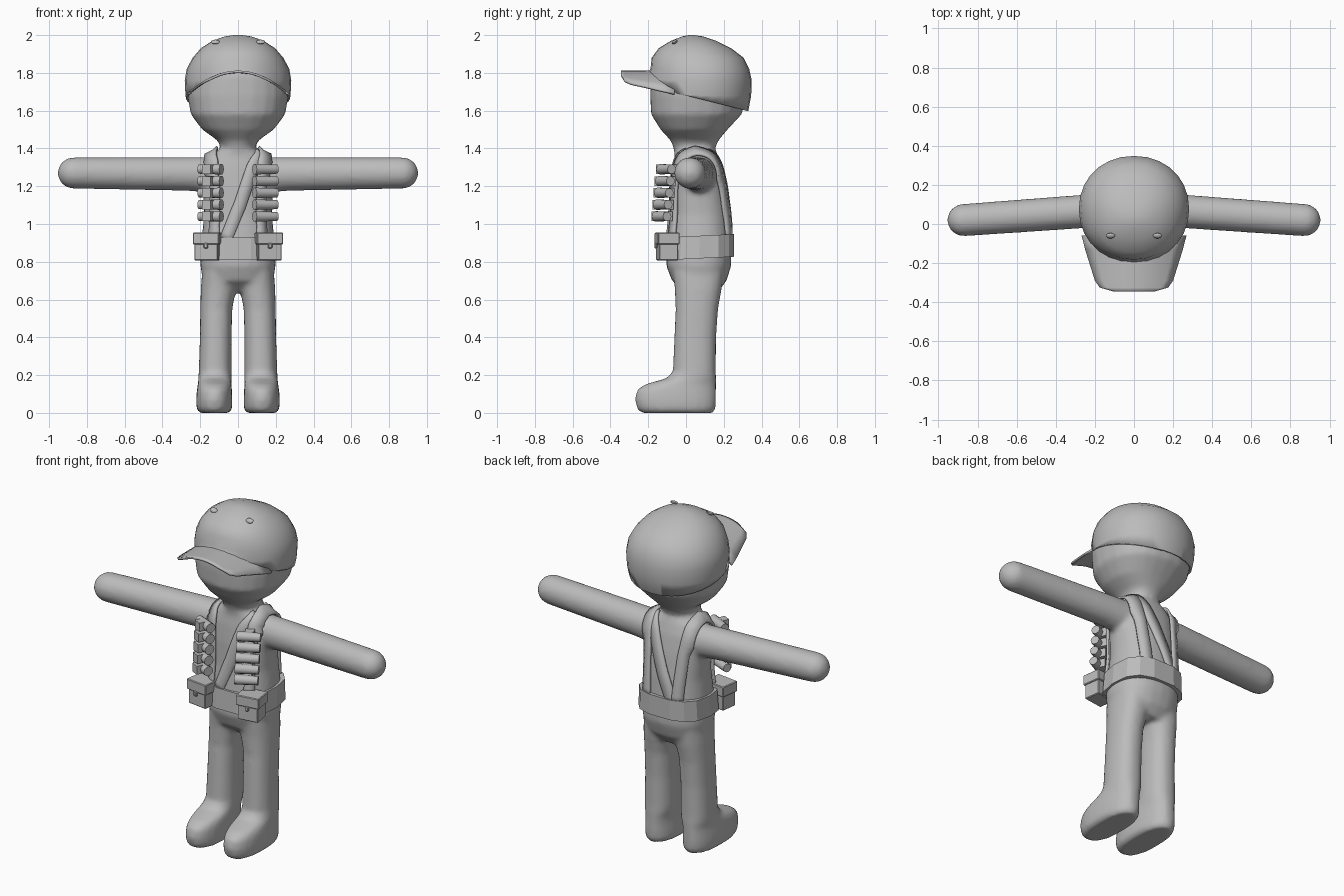
import bpy, bmesh, math
from mathutils import Vector, Matrix

cube = bpy.data.objects.get("Cube")
if cube:
    bpy.data.objects.remove(cube)

grey = bpy.data.materials.new("plain grey")
grey.use_nodes = True
grey.diffuse_color = (0.5, 0.5, 0.5, 1)
grey.node_tree.nodes["Principled BSDF"].inputs["Base Color"].default_value = (0.5, 0.5, 0.5, 1)


def finish(name, bm, smooth=None):
    bmesh.ops.recalc_face_normals(bm, faces=bm.faces)
    me = bpy.data.meshes.new(name)
    bm.to_mesh(me)
    bm.free()
    me.materials.append(grey)
    ob = bpy.data.objects.new(name, me)
    bpy.context.collection.objects.link(ob)
    if smooth:
        bpy.ops.object.select_all(action='DESELECT')
        ob.select_set(True)
        bpy.context.view_layer.objects.active = ob
        bpy.ops.object.shade_smooth_by_angle(angle=math.radians(smooth))
    return ob


def loft(bm, rings, axis="z", n=24, power=2.3, side=1):
    """Skin rounded rings: (position, low u, high u, low v, high v)."""
    loops = []
    for p, u0, u1, v0, v1 in rings:
        loop = []
        for i in range(n):
            c, s = math.cos(math.tau * i / n), math.sin(math.tau * i / n)
            u = (u0 + u1) / 2 + (u1 - u0) / 2 * math.copysign(abs(c) ** (2 / power), c)
            v = (v0 + v1) / 2 + (v1 - v0) / 2 * math.copysign(abs(s) ** (2 / power), s)
            x, y, z = (u, v, p) if axis == "z" else (p, u, v)
            loop.append(bm.verts.new((x * side, y, z)))
        loops.append(loop)
    for a, b in zip(loops, loops[1:]):
        for i in range(n):
            j = (i + 1) % n
            bm.faces.new((a[i], a[j], b[j], b[i]))
    bm.faces.new(loops[0])
    bm.faces.new(loops[-1])


def sym(rows):
    return [(z, -w, w, y0, y1) for z, w, y0, y1 in rows]


def box(bm, size, place):
    bmesh.ops.create_cube(bm, size=1, matrix=place @ Matrix.Diagonal((*size, 1)))


# Body: trunk with head, legs with feet and arms, blended into one skin
bm = bmesh.new()
loft(bm, sym([(.64, .14, 0, .17), (.7, .185, -.075, .215), (.78, .2, -.105, .24),
              (.9, .195, -.1, .24), (1.05, .18, -.085, .23), (1.2, .185, -.08, .21),
              (1.3, .185, -.07, .19), (1.36, .15, -.06, .17), (1.4, .09, -.065, .155),
              (1.44, .105, -.08, .17), (1.5, .19, -.135, .22), (1.58, .25, -.185, .295),
              (1.68, .268, -.19, .32), (1.78, .265, -.185, .32), (1.86, .235, -.16, .28),
              (1.93, .14, -.1, .18)]))
for side in (1, -1):
    loft(bm, [(0, .045, .205, -.235, .145), (.02, .03, .22, -.26, .157),
              (.07, .03, .222, -.27, .16), (.12, .032, .218, -.262, .16),
              (.15, .034, .213, -.22, .16), (.185, .034, .21, -.1, .16),
              (.22, .033, .208, -.07, .158), (.4, .034, .202, -.062, .16),
              (.55, .03, .2, -.055, .17), (.66, .01, .197, -.06, .19),
              (.75, .01, .19, -.07, .2)], side=side)
    arm = [(.1, -.01, .16, 1.16, 1.355), (.26, -.022, .15, 1.175, 1.355)]
    for i in range(6):
        a = math.radians(17 * i)
        r = .083 * math.cos(a)
        arm.append((.872 + .083 * math.sin(a), .02 - r, .02 + r, 1.27 - r, 1.27 + r))
    loft(bm, arm, "x", power=2, side=side)
body = finish("body", bm)
remesh = body.modifiers.new("blend", 'REMESH')
remesh.mode = 'VOXEL'
remesh.voxel_size = .014
remesh.use_smooth_shade = True
soften = body.modifiers.new("soften", 'SMOOTH')
soften.factor = .5
soften.iterations = 6


# Cap crown: trimmed along a sloping rim and lifted above the brim
def brim_height(x):
    return 1.812 - 1.65 * x * x


bm = bmesh.new()
loft(bm, sym([(1.54, .24, -.18, .295), (1.6, .265, -.195, .33), (1.68, .278, -.198, .345),
              (1.76, .282, -.195, .348), (1.82, .272, -.188, .335), (1.88, .24, -.182, .305),
              (1.93, .197, -.145, .24), (1.97, .135, -.08, .16), (1.993, .07, -.02, .09),
              (2, .02, .015, .045)]), n=28, power=2.1)
bmesh.ops.bisect_plane(bm, geom=bm.verts[:] + bm.edges[:] + bm.faces[:], dist=.0001,
                       plane_co=(0, .34, 1.595), plane_no=(0, .25, 1), clear_inner=True)
for v in bm.verts:
    if v.co.y < -.06:
        v.co.z = max(v.co.z, brim_height(v.co.x))
finish("cap_crown", bm, 35).modifiers.new("cloth", 'SOLIDIFY').thickness = .012

# Cap brim: arched sheet
bm = bmesh.new()
rows = [(-.06, .268), (-.13, .25), (-.22, .222), (-.29, .2), (-.325, .175), (-.345, .105)]
grid = [[bm.verts.new((w * i / 5, y, brim_height(w * i / 5))) for i in range(-5, 6)]
        for y, w in rows]
for a, b in zip(grid, grid[1:]):
    for i in range(10):
        bm.faces.new((a[i], a[i + 1], b[i + 1], b[i]))
finish("cap_brim", bm, 40).modifiers.new("board", 'SOLIDIFY').thickness = .012

# Cap eyelets
bm = bmesh.new()
for side in (1, -1):
    place = Matrix.Translation((side * .12, -.06, 1.964)) @ Matrix.Rotation(.6, 4, 'X')
    bmesh.ops.create_uvsphere(bm, u_segments=10, v_segments=6, radius=1,
                              matrix=place @ Matrix.Diagonal((.024, .016, .01, 1)))
finish("cap_eyelets", bm, 40)


# Straps: ribbons wrapped onto the body
def strap(name, path, width, lift):
    pts = [Vector(p) for p in path]
    fine = [a.lerp(b, k / 6) for a, b in zip(pts, pts[1:]) for k in range(6)] + [pts[-1]]
    bm = bmesh.new()
    strips = []
    for i, p in enumerate(fine):
        along = fine[min(i + 1, len(fine) - 1)] - fine[max(i - 1, 0)]
        out = Vector((p.x * .3, p.y - .07, max(0, p.z - 1.25)))
        across = along.cross(out).normalized() * width / 2
        strips.append([bm.verts.new(p + across * t) for t in (-1, 0, 1)])
    for a, b in zip(strips, strips[1:]):
        for i in range(2):
            bm.faces.new((a[i], a[i + 1], b[i + 1], b[i]))
    ob = finish(name, bm, 40)
    wrap = ob.modifiers.new("wrap", 'SHRINKWRAP')
    wrap.target = body
    wrap.wrap_mode = 'OUTSIDE_SURFACE'
    wrap.offset = lift
    solid = ob.modifiers.new("thickness", 'SOLIDIFY')
    solid.thickness = .014
    solid.offset = 0


for side, label in ((1, "left"), (-1, "right")):
    strap(label + "_strap", [(side * x, y, z) for x, y, z in (
        (.145, -.1, .92), (.145, -.09, 1.2), (.145, -.05, 1.33), (.14, .05, 1.4),
        (.14, .15, 1.35), (.13, .21, 1.2), (.11, .25, .92))], .075, .013)
strap("sash_front", [(.12, 0, 1.38), (.08, -.08, 1.3), (.01, -.1, 1.1), (-.07, -.11, .92)],
      .07, .003)
strap("sash_back", [(.12, .12, 1.38), (.08, .2, 1.3), (.0, .24, 1.1), (-.08, .26, .92)],
      .07, .006)

# Belt: faceted band, slightly higher at the back
bm = bmesh.new()
loft(bm, sym([(.815, .212, -.118, .258), (.935, .205, -.11, .258)]), n=14, power=2.7)
for v in bm.verts:
    v.co.z += .05 * (v.co.y - .02)
finish("belt", bm)

for side, label in ((1, "left"), (-1, "right")):
    # Pouch with lid and clasp
    place = Matrix.Translation((side * .162, -.1, .88)) @ Matrix.Rotation(side * .14, 4, 'Z')
    bm = bmesh.new()
    box(bm, (.125, .1, .14), place @ Matrix.Translation((0, 0, -.003)))
    box(bm, (.14, .115, .062), place @ Matrix.Translation((0, 0, .043)))
    box(bm, (.022, .014, .028), place @ Matrix.Translation((0, -.06, .005)))
    bmesh.ops.bevel(bm, geom=bm.edges[:], offset=.004, segments=1, affect='EDGES')
    finish(label + "_pouch", bm)

    # Row of shells across the strap
    bm = bmesh.new()
    for i in range(5):
        t = i / 4
        place = (Matrix.Translation((side * .146, -.104 - .024 * t, 1.29 - .25 * t))
                 @ Matrix.Rotation(side * .45, 4, 'Z') @ Matrix.Rotation(side * math.pi / 2, 4, 'Y'))
        bmesh.ops.create_cone(bm, cap_ends=True, segments=10, radius1=.029, radius2=.025,
                              depth=.13, matrix=place)
        box(bm, (.05, .04, .05), place @ Matrix.Translation((0, side * .03, 0)))
    finish(label + "_shells", bm, 40)
